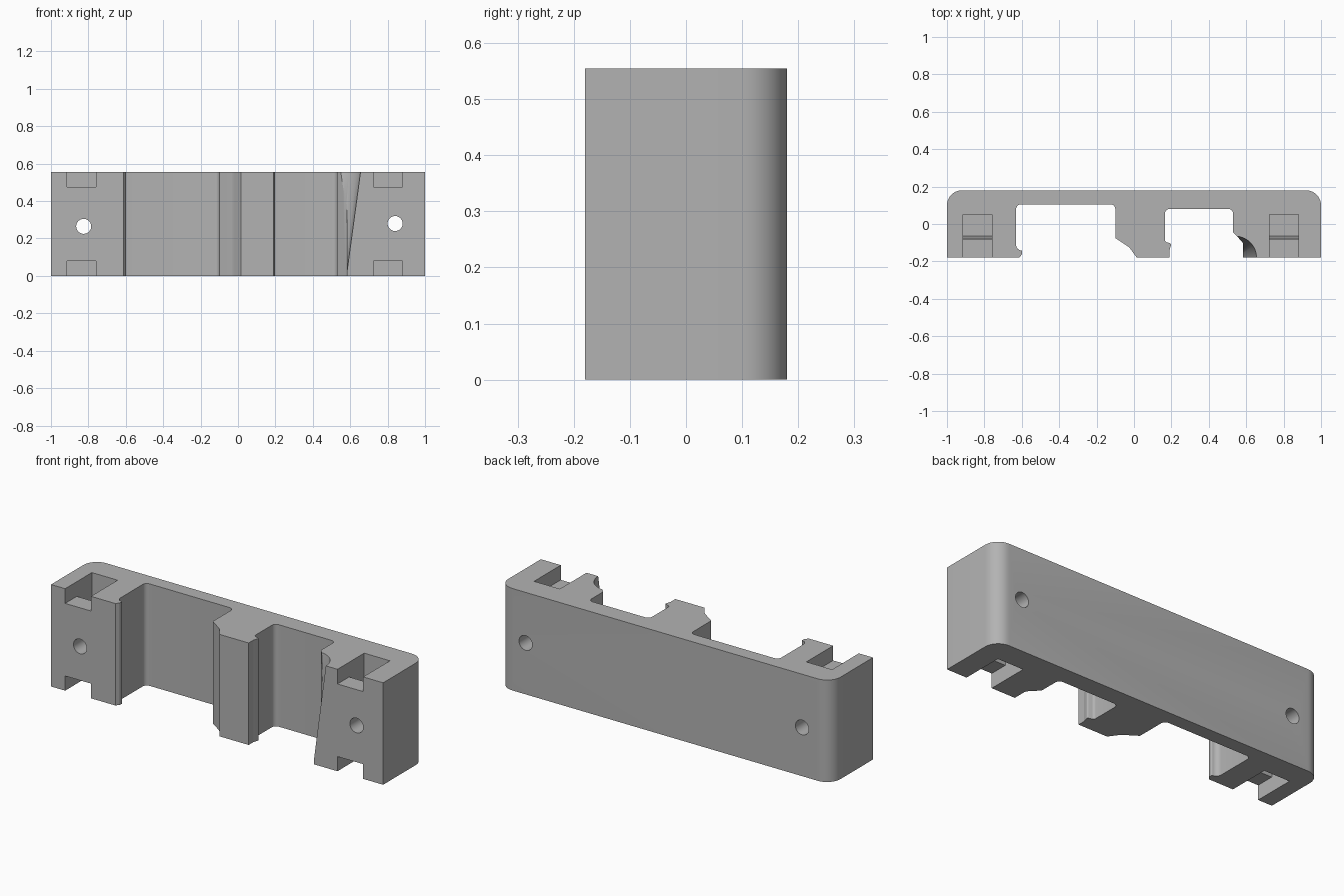
import bpy, bmesh, math
from mathutils import Vector, Matrix

old = bpy.data.objects.get("Cube")
if old:
    bpy.data.objects.remove(old, do_unlink=True)

HEIGHT, FRONT, BACK = 0.555, -0.18, 0.18

grey = bpy.data.materials.new("plain grey")
grey.use_nodes = True
colour = (0.45, 0.45, 0.45, 1)
grey.diffuse_color = colour
grey.node_tree.nodes["Principled BSDF"].inputs["Base Color"].default_value = colour


def rounded(corners, steps=8):
    """Outline with each (x, y, radius) corner replaced by an arc."""
    out = []
    for i, (x, y, r) in enumerate(corners):
        p = Vector((x, y))
        if not r:
            out.append(p)
            continue
        a = (Vector(corners[i - 1][:2]) - p).normalized()
        b = (Vector(corners[(i + 1) % len(corners)][:2]) - p).normalized()
        half = a.angle(b) / 2
        centre = p + (a + b).normalized() * r / math.sin(half)
        start = p + a * r / math.tan(half) - centre
        end = p + b * r / math.tan(half) - centre
        sweep = start.angle_signed(end)
        for k in range(steps + 1):
            out.append(centre + Matrix.Rotation(-sweep * k / steps, 2) @ start)
    return out


def prism(name, outline, axis_map, depth):
    """Extrude a flat outline; axis_map places (u, v, w) in space."""
    bm = bmesh.new()
    low = [bm.verts.new(axis_map(p[0], p[1], 0)) for p in outline]
    high = [bm.verts.new(axis_map(p[0], p[1], depth)) for p in outline]
    bm.faces.new(low)
    bm.faces.new(high)
    for i in range(len(low)):
        j = (i + 1) % len(low)
        bm.faces.new((low[i], low[j], high[j], high[i]))
    bmesh.ops.recalc_face_normals(bm, faces=bm.faces)
    return finish(name, bm)


def finish(name, bm):
    mesh = bpy.data.meshes.new(name)
    bm.to_mesh(mesh)
    bm.free()
    mesh.materials.append(grey)
    obj = bpy.data.objects.new(name, mesh)
    bpy.context.collection.objects.link(obj)
    return obj


def cone(name, r1, r2, depth, matrix):
    bm = bmesh.new()
    bmesh.ops.create_cone(bm, cap_ends=True, segments=64, radius1=r1,
                          radius2=r2, depth=depth, matrix=matrix)
    return finish(name, bm)


# Bracket outline: rounded back, two recesses, lipped fingers in front
outline = rounded([
    (-1, FRONT, 0), (-1, BACK, 0.08), (1, BACK, 0.08), (1, FRONT, 0),
    # right block and flared channel wall
    (0.583, FRONT, 0), (0.583, -0.10, 0.03), (0.53, -0.045, 0.01),
    # narrow recess
    (0.53, 0.08, 0.025), (0.165, 0.08, 0.025),
    (0.165, -0.095, 0.015), (0.2, -0.105, 0.008), (0.19, -0.14, 0.005),
    # middle finger
    (0.19, FRONT, 0), (0.015, FRONT, 0), (-0.025, -0.125, 0.06),
    (-0.10, -0.075, 0.004),
    # wide recess
    (-0.10, 0.105, 0.025), (-0.63, 0.105, 0.025),
    (-0.63, -0.14, 0.03), (-0.597, -0.142, 0.006),
    (-0.6, -0.163, 0.006), (-0.613, FRONT, 0),
])
bracket = prism("bracket_body", outline, lambda u, v, w: (u, v, w), HEIGHT)

cutters = []

# Stepped pockets in the top and bottom of both end blocks
pocket = [(-0.25, -0.1), (-0.25, 0.08), (-0.08, 0.08), (-0.065, 0.2),
          (0.05, 0.2), (0.05, -0.1)]
for x in (-0.915, 0.725):
    cutters.append(prism("bottom_pocket", pocket,
                         lambda u, v, w: (x + w, u, v), 0.155))
    cutters.append(prism("top_pocket", pocket,
                         lambda u, v, w: (x + w, u, HEIGHT - v), 0.155))

# Screw holes through the end blocks
for x, z in ((-0.825, 0.265), (0.84, 0.28)):
    cutters.append(cone("screw_hole", 0.04, 0.04, 1, Matrix.Translation((x, 0, z))
                        @ Matrix.Rotation(math.pi / 2, 4, 'X')))

# Tapered channel, widening upward
slope = 0.075 / HEIGHT
extra = 0.02
cutters.append(cone("tapered_channel", 0.04 - slope * extra, 0.115 + slope * extra,
                    HEIGHT + 2 * extra, Matrix.Translation((0.54, FRONT, HEIGHT / 2))))

# Cut everything out, then drop the cutters
bpy.ops.object.select_all(action='DESELECT')
bpy.context.view_layer.objects.active = bracket
bracket.select_set(True)
for cutter in cutters:
    mod = bracket.modifiers.new("cut", 'BOOLEAN')
    mod.operation = 'DIFFERENCE'
    mod.solver = 'EXACT'
    mod.object = cutter
    bpy.ops.object.modifier_apply(modifier=mod.name)
    bpy.data.objects.remove(cutter, do_unlink=True)

bpy.ops.object.shade_smooth_by_angle(angle=math.radians(30))
